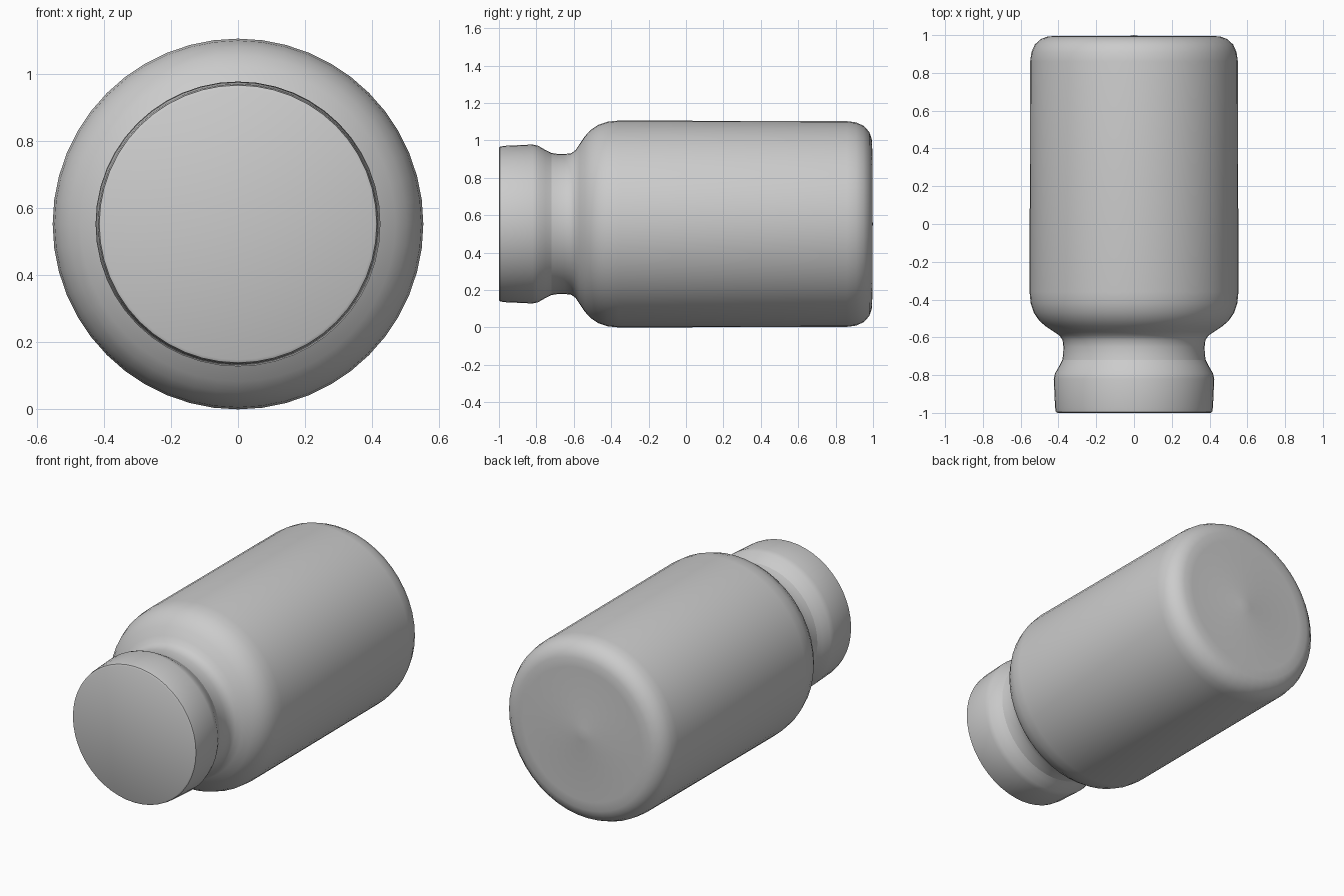
import bpy, bmesh, math

if "Cube" in bpy.data.objects:
    bpy.data.objects.remove(bpy.data.objects["Cube"])

AXIS_Z = 0.553
SEGMENTS = 48


def lathe(name, profile, sharp_angle):
    """Revolve (y, radius) points around the lying bottle's long axis."""
    bm = bmesh.new()
    rings = []
    for y, r in profile:
        if r == 0:
            rings.append([bm.verts.new((0, y, AXIS_Z))])
            continue
        ring = []
        for i in range(SEGMENTS):
            a = 2 * math.pi * i / SEGMENTS
            ring.append(bm.verts.new((r * math.cos(a), y, AXIS_Z + r * math.sin(a))))
        rings.append(ring)
    for a, b in zip(rings, rings[1:]):
        for i in range(SEGMENTS):
            j = (i + 1) % SEGMENTS
            if len(a) == 1:
                bm.faces.new((a[0], b[i], b[j]))
            elif len(b) == 1:
                bm.faces.new((a[i], b[0], a[j]))
            else:
                bm.faces.new((a[i], b[i], b[j], a[j]))
    # outward winding: side faces must point away from the axis
    bm.normal_update()
    if sum(f.normal.x * f.calc_center_median().x for f in bm.faces) < 0:
        bmesh.ops.reverse_faces(bm, faces=bm.faces[:])
    mesh = bpy.data.meshes.new(name)
    bm.to_mesh(mesh)
    bm.free()
    obj = bpy.data.objects.new(name, mesh)
    bpy.context.collection.objects.link(obj)
    bpy.ops.object.select_all(action='DESELECT')
    obj.select_set(True)
    bpy.context.view_layer.objects.active = obj
    bpy.ops.object.shade_smooth_by_angle(angle=math.radians(sharp_angle))
    return obj


# Bottle: neck, rounded shoulder, straight wall, rounded base
lathe("bottle_body", [
    (-0.72, 0.380), (-0.69, 0.375), (-0.65, 0.374), (-0.615, 0.378),
    (-0.59, 0.395), (-0.57, 0.425), (-0.54, 0.470), (-0.51, 0.503),
    (-0.47, 0.530), (-0.42, 0.547), (-0.36, 0.553), (0.86, 0.550),
    (0.91, 0.543), (0.95, 0.525), (0.98, 0.492), (0.993, 0.455),
    (0.996, 0.40), (0.993, 0.04), (1.0, 0.0)], 60)

# Cap: flat front face, short wall, tapered rear edge
lathe("cap", [
    (-0.995, 0.0), (-1.0, 0.405), (-0.995, 0.414), (-0.97, 0.418),
    (-0.82, 0.425), (-0.79, 0.418), (-0.75, 0.395), (-0.72, 0.380)], 50)
